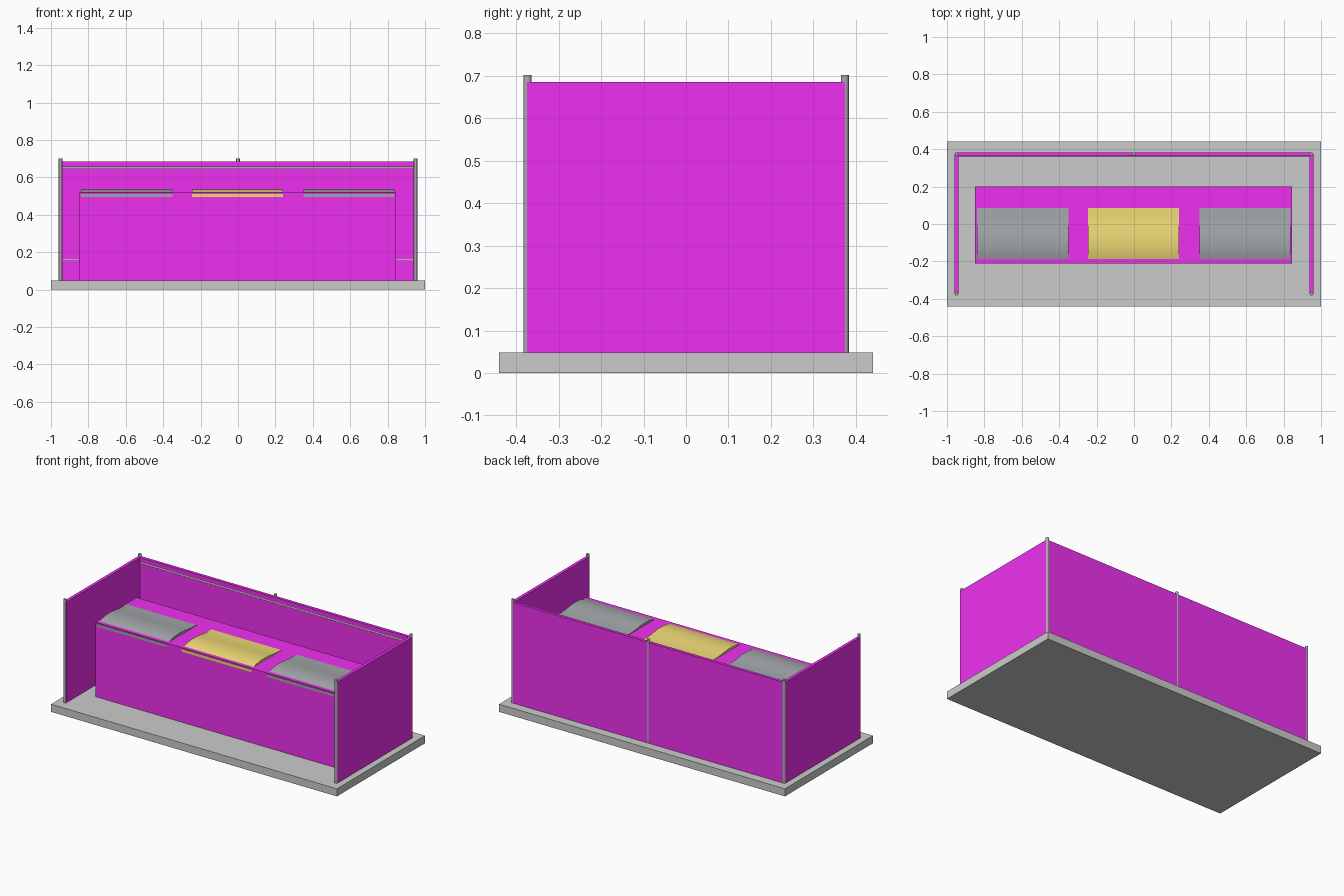
import bpy, bmesh, math

if "Cube" in bpy.data.objects:
    bpy.data.objects.remove(bpy.data.objects["Cube"])


def material(name, rgb):
    m = bpy.data.materials.new(name)
    m.diffuse_color = (*rgb, 1)
    m.use_nodes = True
    m.node_tree.nodes["Principled BSDF"].inputs["Base Color"].default_value = m.diffuse_color
    return m


MAGENTA = material("magenta", (0.87, 0.03, 0.87))
STONE = material("stone", (0.63, 0.63, 0.60))
METAL = material("metal", (0.40, 0.42, 0.41))
SLATE = material("slate", (0.37, 0.39, 0.40))
YELLOW = material("yellow", (0.86, 0.70, 0.18))


def box(name, lo, hi, mat):
    bpy.ops.mesh.primitive_cube_add(size=1, location=[(a + b) / 2 for a, b in zip(lo, hi)])
    o = bpy.context.object
    o.name = name
    o.scale = [b - a for a, b in zip(lo, hi)]
    bpy.ops.object.transform_apply(location=False, rotation=False, scale=True)
    o.data.materials.append(mat)
    return o


def rod(name, loc, r, length, rot=(0, 0, 0)):
    bpy.ops.mesh.primitive_cylinder_add(vertices=16, radius=r, depth=length, location=loc, rotation=rot)
    o = bpy.context.object
    o.name = name
    o.data.materials.append(METAL)
    bpy.ops.object.shade_smooth_by_angle()
    return o


def mat_strip(name, cx, width, mat):
    # softly arched sheet: side profile (y, z) extruded along x
    profile = [(-0.212, 0.495), (-0.212, 0.512), (-0.187, 0.519), (-0.16, 0.528),
               (-0.12, 0.534), (-0.08, 0.535), (-0.04, 0.532), (0.0, 0.526),
               (0.04, 0.523), (0.086, 0.522), (0.086, 0.505)]
    bm = bmesh.new()
    face = bm.faces.new([bm.verts.new((cx - width / 2, y, z)) for y, z in profile])
    new = bmesh.ops.extrude_face_region(bm, geom=[face])["geom"]
    bmesh.ops.translate(bm, vec=(width, 0, 0),
                        verts=[g for g in new if isinstance(g, bmesh.types.BMVert)])
    bmesh.ops.recalc_face_normals(bm, faces=bm.faces)
    me = bpy.data.meshes.new(name)
    bm.to_mesh(me)
    bm.free()
    o = bpy.data.objects.new(name, me)
    bpy.context.collection.objects.link(o)
    me.materials.append(mat)
    bpy.context.view_layer.objects.active = o
    bpy.ops.object.select_all(action='DESELECT')
    o.select_set(True)
    bpy.ops.object.shade_smooth_by_angle()


# Floor slab and counter
box("floor_slab", (-1, -0.44, 0), (1, 0.44, 0.048), STONE)
box("counter", (-0.85, -0.21, 0.048), (0.845, 0.2, 0.519), MAGENTA)

# Wall panels
box("back_panel", (-0.95, 0.363, 0.048), (0.95, 0.382, 0.685), MAGENTA)
for side, s in (("left", -1), ("right", 1)):
    x = s * 0.949
    box(side + "_panel", (x - 0.0098, -0.374, 0.048), (x + 0.0098, 0.374, 0.685), MAGENTA)

# Posts at the corners and behind the middle of the back wall
for x, y in ((-0.949, -0.373), (0.949, -0.373), (-0.949, 0.374), (0.949, 0.374), (0, 0.374)):
    rod("post", (x, y, 0.374), 0.0095, 0.655)

# Horizontal rails along the back wall
for z in (0.652, 0.16):
    rod("back_rail", (0, 0.369, z), 0.008, 1.89, (0, math.pi / 2, 0))

# Cloths on the counter
for name, cx, mat in (("left_cloth", -0.595, SLATE), ("middle_cloth", -0.002, YELLOW),
                      ("right_cloth", 0.594, SLATE)):
    mat_strip(name, cx, 0.487, mat)
